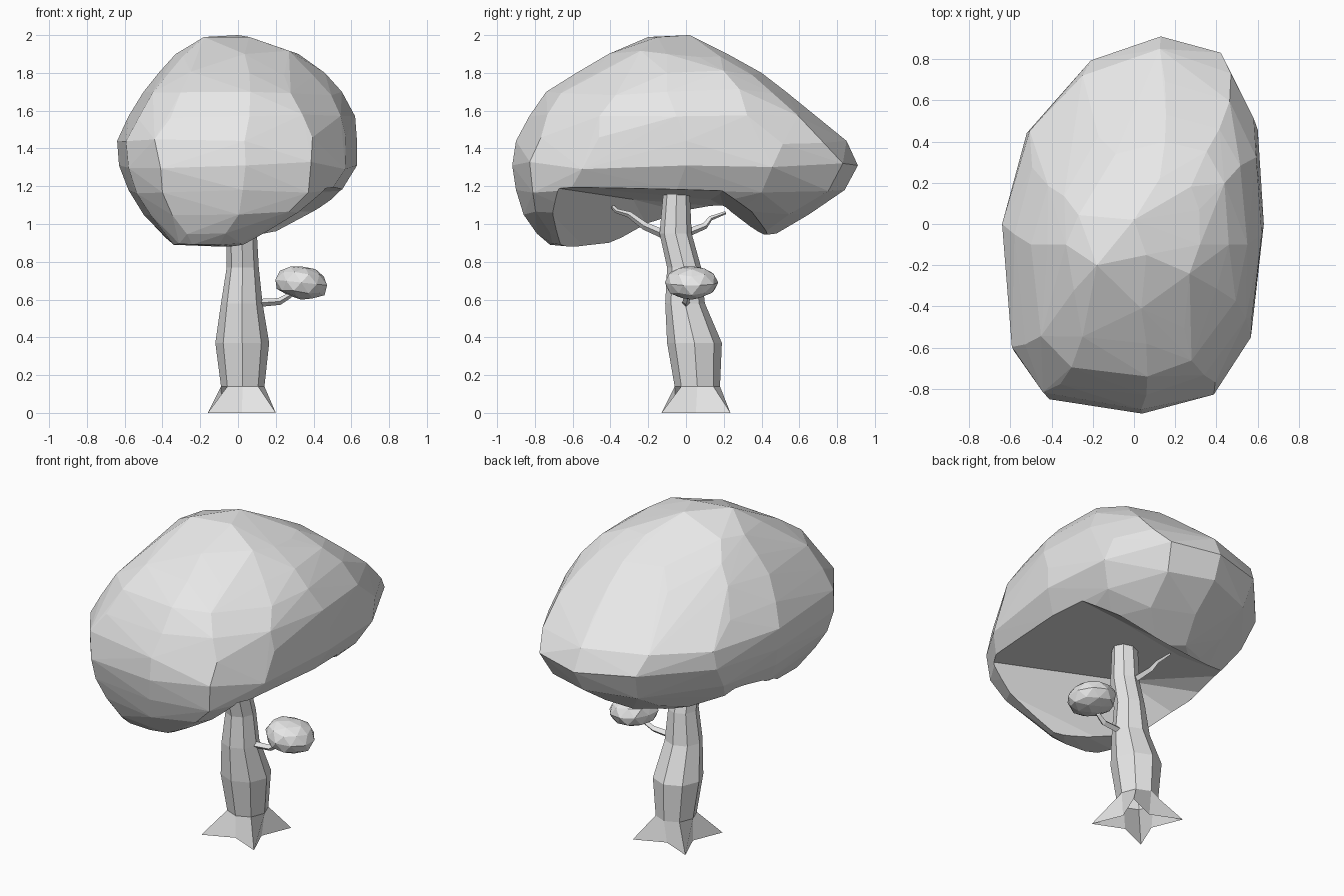
import bpy, bmesh, math, random
from mathutils import Vector

random.seed(4)
cube = bpy.data.objects.get("Cube")
if cube:
    bpy.data.objects.remove(cube, do_unlink=True)

# One plain grey for the whole tree
grey = bpy.data.materials.new("plain_grey")
grey.diffuse_color = (0.8, 0.8, 0.8, 1)
grey.use_nodes = True
for node in grey.node_tree.nodes:
    if node.type == "BSDF_PRINCIPLED":
        node.inputs["Base Color"].default_value = grey.diffuse_color


def finish(name, bm):
    """Turn a bmesh into a flat-shaded object."""
    bmesh.ops.recalc_face_normals(bm, faces=bm.faces)
    mesh = bpy.data.meshes.new(name)
    bm.to_mesh(mesh)
    bm.free()
    mesh.materials.append(grey)
    obj = bpy.data.objects.new(name, mesh)
    bpy.context.collection.objects.link(obj)
    return obj


def hull(name, points):
    """Faceted solid wrapped around a cloud of points."""
    bm = bmesh.new()
    for p in points:
        bm.verts.new(p)
    result = bmesh.ops.convex_hull(bm, input=bm.verts)
    loose = set(result["geom_interior"]) | set(result["geom_unused"])
    bmesh.ops.delete(bm, geom=[g for g in loose if isinstance(g, bmesh.types.BMVert)],
                     context="VERTS")
    return finish(name, bm)


def power(value, exponent):
    return math.copysign(abs(value) ** exponent, value)


def crown_ring(z, left, right, front, back, middle, count=12):
    """Egg-shaped level of the crown; each quarter has its own squareness."""
    cx, rx = (left + right) / 2, (right - left) / 2
    points = []
    for k in range(count):
        a = math.tau * k / count
        if k % 3:
            a += random.uniform(-0.07, 0.07)
        c, s = math.cos(a), math.sin(a)
        if s > 0:
            e, reach, lean = (1.0 if c < 0 else 0.84), back - middle, 0.13
        else:
            # The front right-hand corner is cut away towards the top
            corner = max(0.7, 0.7 + 0.8 * (z - 1.2))
            e, reach, lean = (0.53 if c < 0 else corner), middle - front, 0.04
        points.append((cx + rx * power(c, e) + lean * s * s,
                       middle + reach * power(s, e),
                       z + (random.uniform(-0.02, 0.02) if k % 3 else 0)))
    return points


# Crown levels: height, x limits, y limits, y of the widest place
levels = [
    (1.9, -0.33, 0.32, -0.41, 0.22, -0.1),
    (1.8, -0.42, 0.46, -0.58, 0.4, -0.1),
    (1.7, -0.5, 0.55, -0.74, 0.53, -0.1),
    (1.57, -0.58, 0.62, -0.83, 0.69, -0.05),
    (1.44, -0.64, 0.63, -0.9, 0.85, 0),
    (1.31, -0.63, 0.63, -0.92, 0.91, 0),
    (1.18, -0.58, 0.55, -0.9, 0.84, -0.05),
    (1.05, -0.5, 0.43, -0.86, 0.65, -0.1),
    (0.95, -0.41, 0.2, -0.79, 0.48, -0.2),
    (0.89, -0.34, 0.06, -0.72, -0.5, -0.6),
]
cloud = [(-0.18, -0.2, 1.99), (0, 0.02, 2), (0.06, -0.15, 1.99)]
for level in levels:
    cloud += crown_ring(*level)
crown = hull("crown", cloud)

# Hollow under the crown, open towards +x
hollow = hull("crown_hollow", [
    (0.8, -0.88, 1.22), (0.08, -0.72, 0.86), (-0.3, -0.5, 0.84),
    (-0.5, -0.2, 0.98), (-0.54, 0, 1.06), (-0.54, 0.2, 1.09),
    (-0.25, 0.43, 0.9), (0.1, 0.47, 0.9), (0.8, 0.2, 1.19), (0.6, 0.38, 1.06),
    (0.6, 0.44, 0.96), (0.8, -0.8, 0.7), (0.8, 0.43, 0.7), (-0.1, -0.4, 0.7),
    (0, 0.4, 0.7), (0.25, -0.28, 1.17), (-0.17, -0.28, 1.13),
    (-0.22, 0.13, 1.13), (0.25, 0.18, 1.16),
])
hollow.hide_render = True
cut = crown.modifiers.new("hollow", "BOOLEAN")
cut.operation, cut.object, cut.solver = "DIFFERENCE", hollow, "EXACT"
bpy.context.view_layer.objects.active = crown
bpy.ops.object.modifier_apply(modifier=cut.name)
bpy.data.objects.remove(hollow, do_unlink=True)

# Trunk levels: height, x limits, y limits; the lowest one splays into four roots
trunk_levels = [
    (0, -0.16, 0.2, -0.13, 0.235),
    (0.14, -0.09, 0.14, -0.06, 0.18),
    (0.37, -0.12, 0.165, -0.1, 0.19),
    (0.58, -0.09, 0.13, -0.11, 0.1),
    (0.77, -0.06, 0.11, -0.1, 0.08),
    (0.95, -0.06, 0.1, -0.14, 0.03),
    (1.17, -0.05, 0.1, -0.12, 0.02),
]
bm = bmesh.new()
sides = 8
rings = []
for z, x0, x1, y0, y1 in trunk_levels:
    ring = []
    for k in range(sides):
        a = math.tau * k / sides
        r = 1
        if z == 0:
            r = math.sqrt(2) if k % 2 else 0.58
        ring.append(bm.verts.new(((x0 + x1) / 2 + r * (x1 - x0) / 2 * math.cos(a),
                                  (y0 + y1) / 2 + r * (y1 - y0) / 2 * math.sin(a), z)))
    rings.append(ring)
for low, high in zip(rings, rings[1:]):
    for k in range(sides):
        n = (k + 1) % sides
        bm.faces.new((low[k], low[n], high[n], high[k]))
top = bm.faces.new(rings[-1])
bmesh.ops.triangulate(bm, faces=[top])
finish("trunk", bm)


def branch(name, points, thick, thin):
    """Tapering four-sided branch along a path."""
    curve = bpy.data.curves.new(name, "CURVE")
    curve.dimensions = "3D"
    curve.bevel_depth, curve.bevel_resolution = 1, 0
    curve.use_fill_caps = True
    spline = curve.splines.new("POLY")
    spline.use_smooth = False
    spline.points.add(len(points) - 1)
    for i, (knot, p) in enumerate(zip(spline.points, points)):
        knot.co = (*p, 1)
        knot.radius = thick + (thin - thick) * i / (len(points) - 1)
    curve.materials.append(grey)
    bpy.context.collection.objects.link(bpy.data.objects.new(name, curve))


branch("bush_branch", [(0.08, 0, 0.58), (0.22, 0, 0.59), (0.27, 0.01, 0.62),
                       (0.31, 0.02, 0.68)], 0.022, 0.012)
branch("front_branch", [(0, -0.08, 0.93), (-0.02, -0.22, 0.99), (-0.05, -0.3, 1.05),
                        (-0.07, -0.37, 1.07), (-0.09, -0.42, 1.13)], 0.025, 0.008)
branch("back_branch", [(0, 0, 0.95), (-0.04, 0.1, 0.99), (-0.06, 0.13, 1.03),
                       (-0.09, 0.21, 1.06)], 0.022, 0.008)

# Small bush at the end of the low branch
bm = bmesh.new()
bmesh.ops.create_icosphere(bm, subdivisions=2, radius=1)
for v in bm.verts:
    p = v.co * random.uniform(0.95, 1.04)
    v.co = Vector((0.335 + 0.14 * p.x, 0.03 + 0.138 * p.y,
                   0.69 + 0.088 * power(p.z, 0.8) - 0.015 * p.x))
finish("small_bush", bm)
